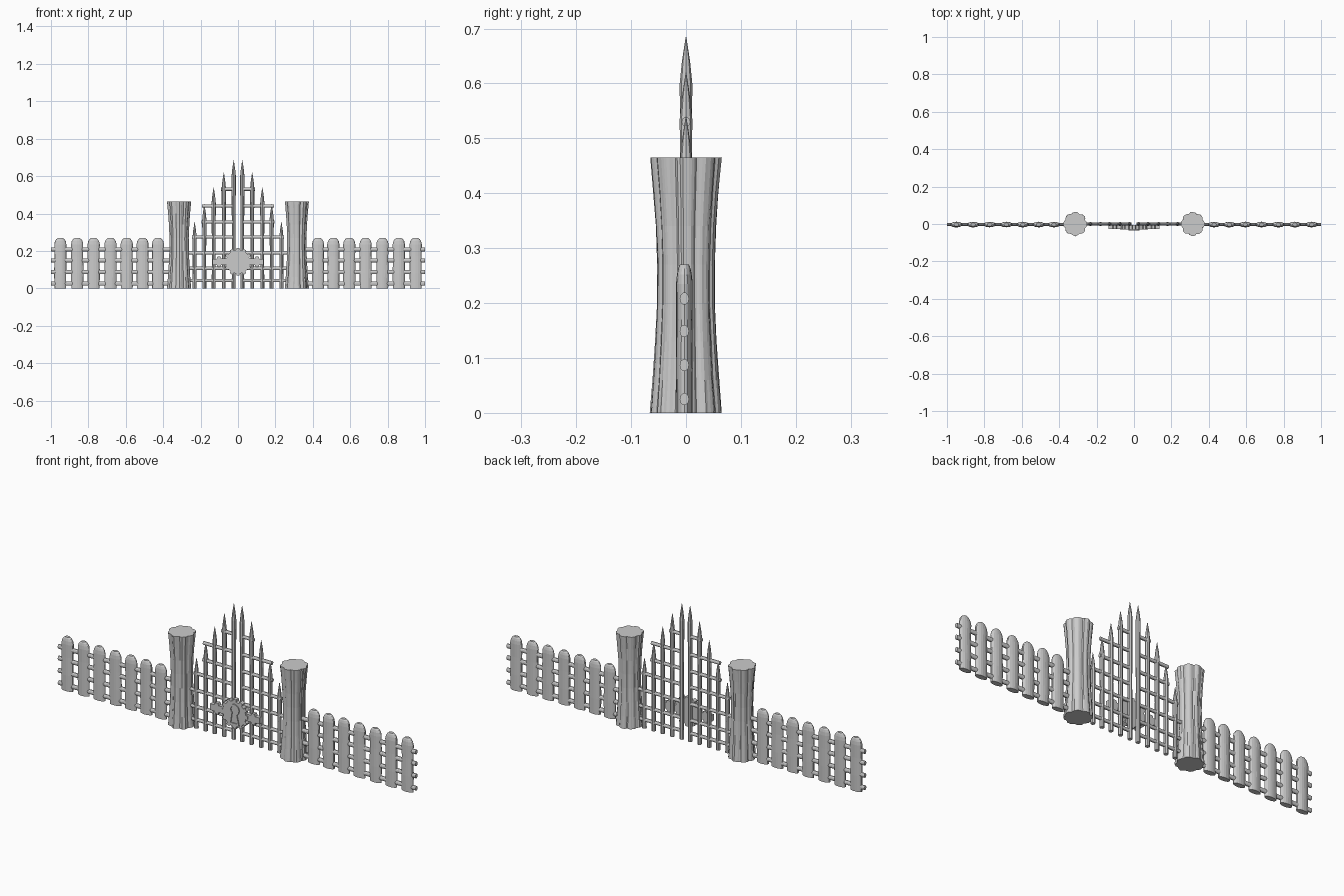
import bpy, bmesh, math, random
from math import sin, cos, pi

if "Cube" in bpy.data.objects:
    bpy.data.objects.remove(bpy.data.objects["Cube"])

random.seed(4)


def finish(bm, name):
    bmesh.ops.recalc_face_normals(bm, faces=bm.faces[:])
    me = bpy.data.meshes.new(name)
    bm.to_mesh(me)
    bm.free()
    ob = bpy.data.objects.new(name, me)
    bpy.context.collection.objects.link(ob)
    return ob


def loft(name, rings):
    """Closed solid through a list of equal-length point rings."""
    bm = bmesh.new()
    vs = [[bm.verts.new(p) for p in r] for r in rings]
    n = len(vs[0])
    for a, b in zip(vs, vs[1:]):
        for i in range(n):
            j = (i + 1) % n
            bm.faces.new((a[i], a[j], b[j], b[i]))
    bm.faces.new(vs[0])
    bm.faces.new(vs[-1])
    return finish(bm, name)


def ellipse_ring(cx, cy, z, rx, ry, n):
    return [(cx + rx * cos(2 * pi * i / n), cy + ry * sin(2 * pi * i / n), z) for i in range(n)]


def rail(name, x0, x1, y, z, ry, rz, n=10):
    rings = [[(x, y + ry * cos(2 * pi * i / n), z + rz * sin(2 * pi * i / n)) for i in range(n)]
             for x in (x0, x1)]
    return loft(name, rings)


def prism(name, pts, y0, y1):
    return loft(name, [[(x, y, z) for x, z in pts] for y in (y0, y1)])


def trunk(name, cx):
    # lobed trunk with a narrow waist and fine bark grooves
    n = 72
    bark = [random.uniform(-0.03, 0.012) for _ in range(n)]
    rings = []
    for z, r in ((0, .065), (.06, .060), (.13, .0555), (.2, .0525), (.27, .052),
                 (.34, .0545), (.4, .059), (.465, .065)):
        ring = []
        for i in range(n):
            a = 2 * pi * i / n
            k = 0.85 + 0.15 * abs(cos(4 * a)) ** 0.7 + bark[i] + random.uniform(-.012, .008)
            ring.append((cx + r * k * cos(a), r * k * sin(a), z))
        rings.append(ring)
    return loft(name, rings)


def picket(name, cx):
    # flattened plank with a rounded top
    rings = []
    for z, sx, sy in ((0, .97, .95), (.08, 1, 1), (.17, .97, .97), (.235, 1, 1),
                      (.252, .88, .9), (.263, .66, .75), (.27, .38, .55)):
        ring = []
        for i in range(16):
            a = 2 * pi * i / 16
            w = 1 + (random.uniform(-.04, .02) if z < .24 else 0)
            ring.append((cx + .033 * sx * w * cos(a), -.003 + .015 * sy * w * sin(a), z))
        rings.append(ring)
    return loft(name, rings)


def spiked_bar(name, cx, top):
    # gate upright ending in a sharp spear point
    prof = ((0, .0105), (top * .45, .0100), (top - .085, .0115), (top - .045, .0075), (top, .0006))
    return loft(name, [ellipse_ring(cx, 0, z, r, r, 8) for z, r in prof])


bars = ((.023, .685), (.076, .62), (.13, .54), (.18, .45), (.232, .355))
gate_rails = ((.042, .262), (.107, .265), (.19, .265), (.275, .245), (.355, .195), (.44, .192), (.53, .09))
for s, side in ((-1, "left"), (1, "right")):
    trunk(f"post_{side}", s * .314)
    # fence panel
    for i, x in enumerate((.428, .510, .595, .682, .772, .860, .950)):
        picket(f"fence_picket_{side}_{i}", s * x)
    for i, z in enumerate((.025, .087, .149, .208)):
        rail(f"fence_rail_{side}_{i}", s * .35, s * 1.0, -.003, z, .0085, .0115)
    # gate leaf
    for i, (x, top) in enumerate(bars):
        spiked_bar(f"gate_bar_{side}_{i}", s * x, top)
    for i, (z, x1) in enumerate(gate_rails):
        rail(f"gate_rail_{side}_{i}", s * .018, s * x1, 0, z, .008, .009)

# lock: toothed disc on a cross bar
LZ = .142
teeth = []
for i in range(12):
    a0 = 2 * pi * i / 12
    for d, r in ((-.15, .064), (-.11, .075), (.11, .075), (.15, .064)):
        teeth.append((r * cos(a0 + d), LZ + r * sin(a0 + d)))
prism("lock_disc", teeth, -.006, -.029)
half = [(0, .017), (.09, .017), (.095, .028), (.11, .028), (.114, .016), (.137, .016)]
arm = [(x, LZ + z) for x, z in half] + [(x, LZ - z) for x, z in reversed(half)]
arm += [(-x, LZ - z) for x, z in half[1:]] + [(-x, LZ + z) for x, z in reversed(half[1:])]
prism("lock_bar", arm, -.006, -.026)


def keyhole(r, w, low):
    pts = [(r * cos(a), .165 + r * sin(a)) for a in [math.radians(-55 + 29 * i) for i in range(11)]]
    return pts + [(-w, low), (w, low)]


# raised keyhole rim
outer, inner = keyhole(.029, .029, .088), keyhole(.018, .018, .098)
bm = bmesh.new()
loops = [[bm.verts.new((x, y, z)) for x, z in p]
         for p, y in ((outer, -.027), (outer, -.034), (inner, -.034), (inner, -.027))]
for k in range(4):
    a, b = loops[k], loops[(k + 1) % 4]
    for i in range(len(a)):
        j = (i + 1) % len(a)
        bm.faces.new((a[i], a[j], b[j], b[i]))
finish(bm, "keyhole_rim")
